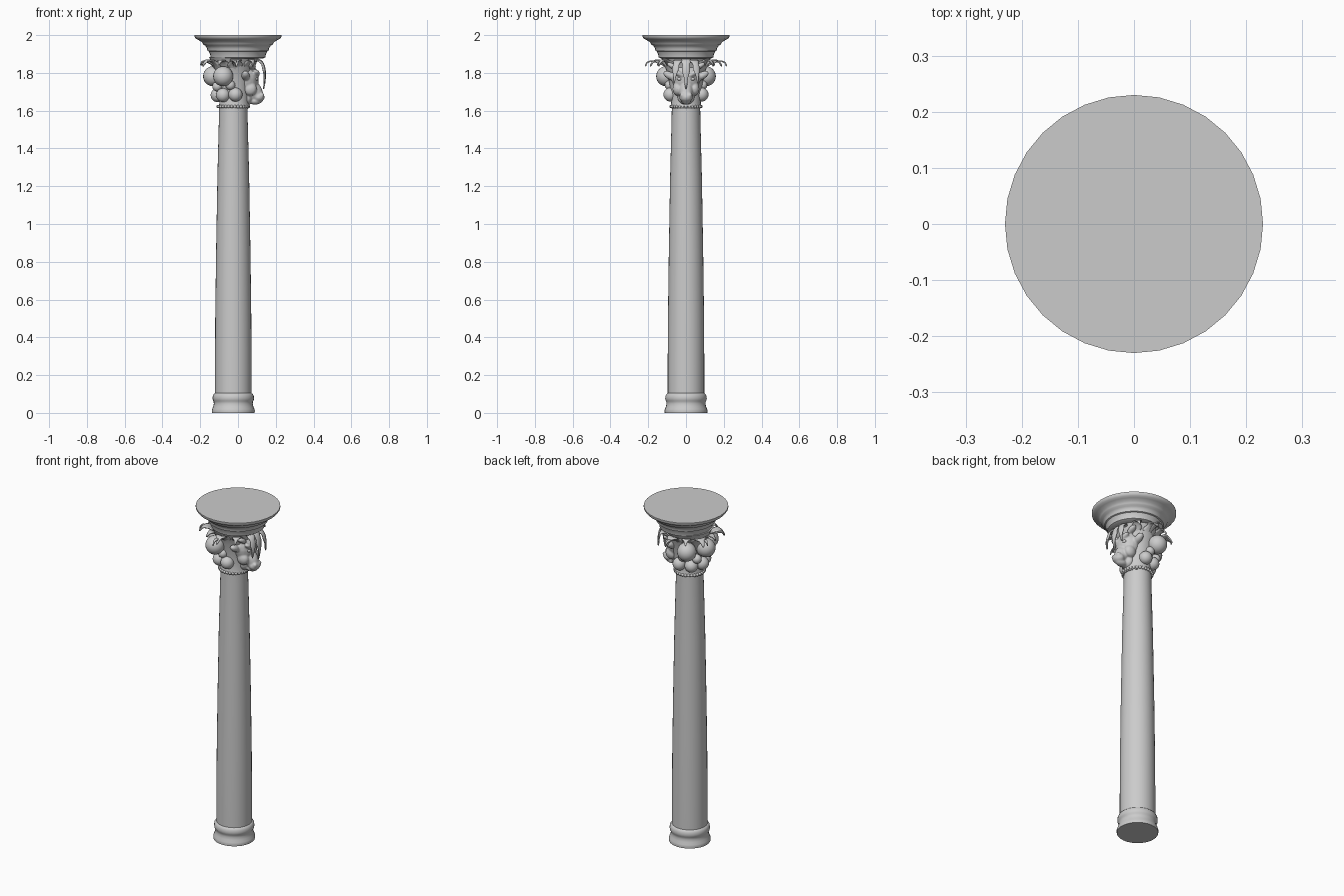
import bpy, bmesh, math
from mathutils import Vector, Matrix

if "Cube" in bpy.data.objects:
    bpy.data.objects.remove(bpy.data.objects["Cube"])

AX = -0.025  # shaft axis; the carved head pushes the capital forward in +x


def finish(name, bm, angle=40):
    bmesh.ops.recalc_face_normals(bm, faces=bm.faces)
    me = bpy.data.meshes.new(name)
    bm.to_mesh(me)
    bm.free()
    ob = bpy.data.objects.new(name, me)
    bpy.context.collection.objects.link(ob)
    bpy.ops.object.select_all(action='DESELECT')
    ob.select_set(True)
    bpy.context.view_layer.objects.active = ob
    bpy.ops.object.shade_smooth_by_angle(angle=math.radians(angle))
    return ob


def lathe(name, profile, cx, sides=32):
    """Turn an (r, z) profile around a vertical axis, capped at both ends."""
    bm = bmesh.new()
    rings = []
    for r, z in profile:
        rings.append([bm.verts.new((cx + r * math.cos(2 * math.pi * i / sides),
                                    r * math.sin(2 * math.pi * i / sides), z))
                      for i in range(sides)])
    for a, b in zip(rings, rings[1:]):
        for i in range(sides):
            j = (i + 1) % sides
            bm.faces.new((a[i], a[j], b[j], b[i]))
    bm.faces.new(rings[0])
    bm.faces.new(rings[-1])
    return finish(name, bm)


def blob(bm, loc, size, rot=(0, 0, 0), seg=20):
    m = Matrix.LocRotScale(Vector(loc), Matrix.Rotation(rot[2], 3, 'Z')
                           @ Matrix.Rotation(rot[1], 3, 'Y')
                           @ Matrix.Rotation(rot[0], 3, 'X'), Vector(size))
    bmesh.ops.create_uvsphere(bm, u_segments=seg, v_segments=seg // 2 + 2,
                              radius=1, matrix=m)


def polar(deg, r, z):
    a = math.radians(deg)
    return (AX + r * math.cos(a), r * math.sin(a), z)


def bezier(pts, t):
    pts = [Vector(p) for p in pts]
    while len(pts) > 1:
        pts = [a.lerp(b, t) for a, b in zip(pts, pts[1:])]
    return pts[0]


def leaf(name, deg, path, width, swing=0, steps=14):
    """Pointed, lobed, curling leaf; path is bezier control points in (r, z)."""
    bm = bmesh.new()
    rows = []
    for i in range(steps + 1):
        t = i / steps
        r, z = bezier(path, t)
        w = width * (math.sin(math.pi * (0.25 + 0.73 * t)) * (1 + 0.18 * math.cos(t * 19)))
        row = []
        for k in (-1, -0.5, 0, 0.5, 1):
            p = Vector((r - 0.25 * abs(k) * w, k * w + swing * t * t, z))
            row.append(bm.verts.new(Matrix.Translation((AX, 0, 0))
                                    @ Matrix.Rotation(math.radians(deg), 4, 'Z') @ p))
        rows.append(row)
    for a, b in zip(rows, rows[1:]):
        for k in range(4):
            bm.faces.new((a[k], a[k + 1], b[k + 1], b[k]))
    ob = finish(name, bm, 60)
    mod = ob.modifiers.new("thickness", 'SOLIDIFY')
    mod.thickness = 0.007
    mod.offset = 0
    return ob


# Base, shaft, bell and abacus
lathe("base", [(0.113, 0), (0.114, 0.012), (0.112, 0.02), (0.106, 0.034), (0.103, 0.048),
               (0.104, 0.06), (0.108, 0.066), (0.110, 0.078), (0.108, 0.092),
               (0.103, 0.1), (0.097, 0.104)], AX)
lathe("shaft", [(0.097, 0.1), (0.097, 0.25), (0.0955, 0.5), (0.091, 0.85), (0.084, 1.25),
                (0.076, 1.56), (0.075, 1.63)], AX)
lathe("capital_bell", [(0.074, 1.61), (0.082, 1.625), (0.078, 1.64), (0.084, 1.72),
                       (0.098, 1.8), (0.12, 1.86), (0.135, 1.885)], AX * 0.8)
lathe("abacus", [(0.13, 1.875), (0.145, 1.882), (0.148, 1.9), (0.155, 1.914), (0.162, 1.917),
                 (0.164, 1.93), (0.172, 1.943), (0.182, 1.948), (0.186, 1.955),
                 (0.193, 1.965), (0.21, 1.974), (0.222, 1.98), (0.23, 1.99), (0.23, 2.0)], 0)

# Bead ring under the capital
bm = bmesh.new()
for i in range(30):
    blob(bm, polar(i * 12, 0.08, 1.622), (0.009, 0.009, 0.009), seg=8)
finish("bead_ring", bm, 180)

# Fruit: large upper row, small lower row
bm = bmesh.new()
for deg, r, z, s in ((117, 0.118, 1.782, 0.053), (243, 0.118, 1.782, 0.053),
                     (180, 0.107, 1.782, 0.053),
                     (82, 0.083, 1.685, 0.037), (278, 0.083, 1.685, 0.037),
                     (131, 0.083, 1.682, 0.037), (229, 0.083, 1.682, 0.037),
                     (180, 0.083, 1.682, 0.037),
                     (148, 0.1, 1.728, 0.026), (212, 0.1, 1.728, 0.026),
                     (100, 0.088, 1.735, 0.026), (260, 0.088, 1.735, 0.026)):
    blob(bm, polar(deg, r, z), (s, s, s))
finish("fruit", bm, 180)

# Carved animal head on the +x side, fused into one surface
bm = bmesh.new()
blob(bm, (0.045, 0, 1.77), (0.065, 0.075, 0.085))             # skull
blob(bm, (0.085, 0, 1.705), (0.042, 0.038, 0.062), (0, -0.5, 0))  # bridge
blob(bm, (0.11, 0, 1.672), (0.031, 0.037, 0.028))             # muzzle
blob(bm, (0.09, 0, 1.65), (0.036, 0.026, 0.018))              # chin
blob(bm, (0.05, 0, 1.67), (0.03, 0.045, 0.04))                # throat
for s in (-1, 1):
    blob(bm, (0.065, s * 0.045, 1.715), (0.035, 0.026, 0.036))             # cheek
    blob(bm, (0.098, s * 0.036, 1.795), (0.018, 0.036, 0.014), (s * 0.5, 0, 0))  # brow
    blob(bm, (0.125, s * 0.02, 1.682), (0.015, 0.013, 0.013))              # nostril
    blob(bm, (0.04, s * 0.085, 1.785), (0.022, 0.04, 0.02), (s * 0.5, 0, 0))     # ear
    blob(bm, (0.075, s * 0.07, 1.835), (0.02, 0.035, 0.014), (s * 0.5, 0, 0))    # horn
head = finish("animal_head", bm, 180)
mod = head.modifiers.new("fuse", 'REMESH')
mod.mode = 'VOXEL'
mod.voxel_size = 0.005
mod.use_smooth_shade = True
mod = head.modifiers.new("soften", 'SMOOTH')
mod.iterations = 4

# Eyes
bm = bmesh.new()
for s in (-1, 1):
    blob(bm, (0.096, s * 0.034, 1.768), (0.011, 0.013, 0.01), seg=12)
finish("eyes", bm, 180)

# Forelock: drooping pointed tufts over the brow
leaf("forelock_middle", 0, [(0.1, 1.86), (0.16, 1.9), (0.185, 1.82), (0.16, 1.715)], 0.024)
for s in (-1, 1):
    leaf("forelock_side", s * 17, [(0.1, 1.85), (0.17, 1.9), (0.185, 1.82), (0.175, 1.745)],
         0.02, s * 0.012)
    leaf("horn_leaf", s * 45, [(0.09, 1.8), (0.12, 1.86), (0.17, 1.9), (0.175, 1.835)],
         0.026, s * 0.03)

# Curling leaves under the abacus, between the fruit
hook = [(0.085, 1.78), (0.11, 1.86), (0.165, 1.9), (0.19, 1.835)]
for deg in (85, 148, 212, 275):
    leaf("capital_leaf", deg, hook, 0.034)
small = [(0.09, 1.8), (0.115, 1.86), (0.15, 1.89), (0.17, 1.84)]
for deg in (117, 180, 243):
    leaf("capital_leaf_small", deg, small, 0.026)

# Thin curled tips that stand out to the sides
for deg in (87, 273, 155, 205):
    leaf("leaf_tip", deg, [(0.1, 1.83), (0.15, 1.86), (0.21, 1.88), (0.215, 1.835)]
         if abs(deg - 180) > 60 else
         [(0.1, 1.83), (0.15, 1.86), (0.185, 1.88), (0.19, 1.84)], 0.01)
